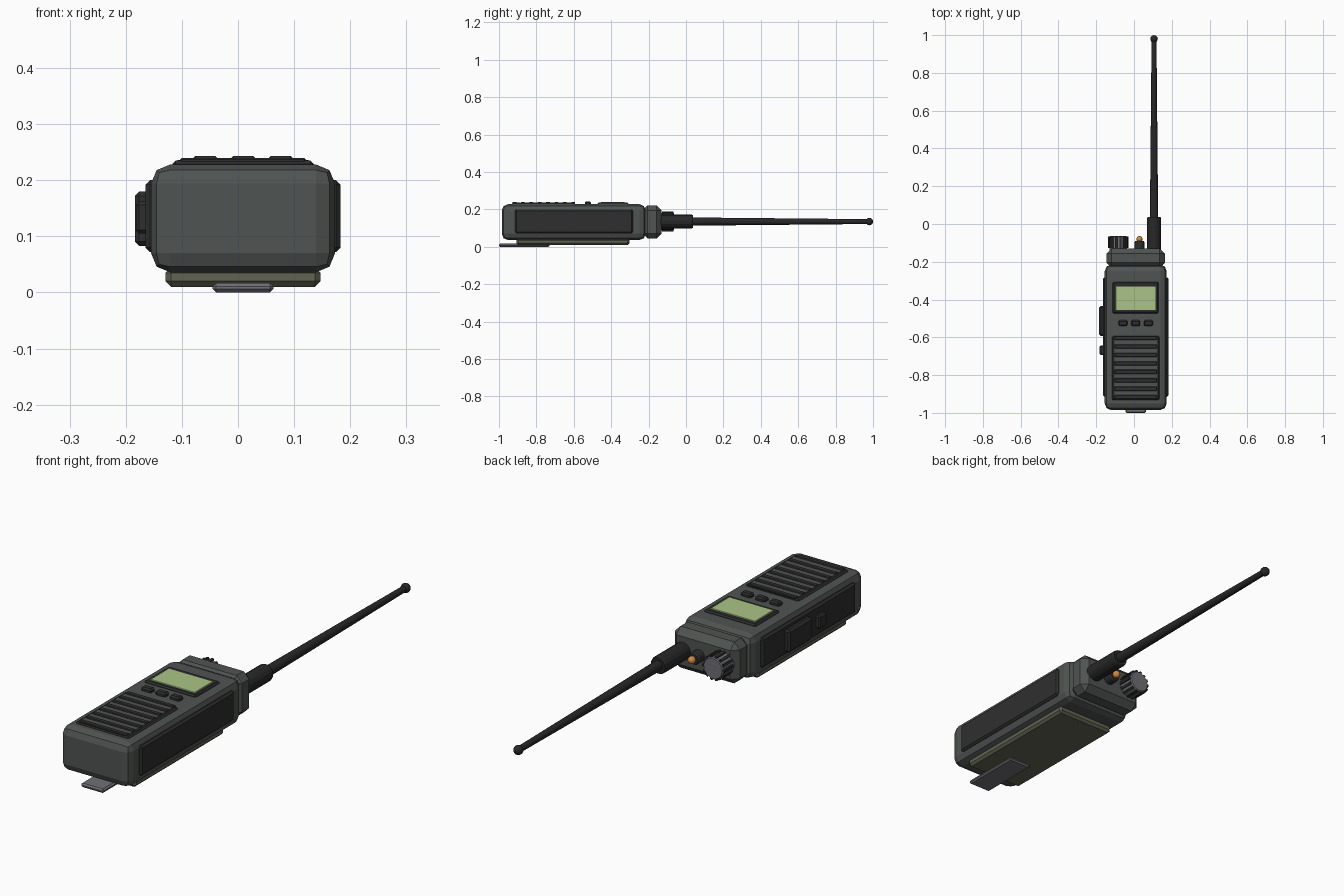
import bpy, bmesh, math
from mathutils import Matrix, Vector

if "Cube" in bpy.data.objects:
    bpy.data.objects.remove(bpy.data.objects["Cube"])


def material(name, rgb):
    m = bpy.data.materials.new(name)
    m.diffuse_color = (*rgb, 1)
    m.use_nodes = True
    m.node_tree.nodes["Principled BSDF"].inputs["Base Color"].default_value = m.diffuse_color
    return m


GREY = material("body grey", (0.078, 0.088, 0.082))
DARK = material("dark rubber", (0.028, 0.028, 0.029))
BLACK = material("antenna black", (0.021, 0.021, 0.022))
OLIVE = material("battery olive", (0.12, 0.13, 0.085))
GREEN = material("screen green", (0.40, 0.55, 0.24))
METAL = material("clip metal", (0.16, 0.16, 0.18))
ORANGE = material("lamp orange", (0.65, 0.27, 0.05))

CX = 0.009   # centre line of the body
AZ = 0.135   # height of the controls on the head


def finish(bm, name, mat):
    bmesh.ops.recalc_face_normals(bm, faces=bm.faces)
    me = bpy.data.meshes.new(name)
    bm.to_mesh(me)
    bm.free()
    me.materials.append(mat)
    ob = bpy.data.objects.new(name, me)
    bpy.context.collection.objects.link(ob)
    return ob


def box(name, mat, x, y, z, bevel=0.0, segments=1):
    """Box from (min, max) pairs with bevelled edges."""
    bm = bmesh.new()
    bmesh.ops.create_cube(bm, size=1)
    for v in bm.verts:
        v.co = Vector([(a + b) / 2 + c * (b - a) for c, (a, b) in zip(v.co, (x, y, z))])
    if bevel:
        bmesh.ops.bevel(bm, geom=bm.edges[:], offset=bevel, segments=segments,
                        profile=0.5, affect='EDGES')
    return finish(bm, name, mat)


def lathe(name, mat, x, z, profile, sides=16):
    """Turned part along y from (radius, y) points, capped at both ends."""
    bm = bmesh.new()
    rings = [[bm.verts.new((x + r * math.cos(math.tau * i / sides), y,
                            z + r * math.sin(math.tau * i / sides)))
              for i in range(sides)] for r, y in profile]
    for a, b in zip(rings, rings[1:]):
        for i in range(sides):
            j = (i + 1) % sides
            bm.faces.new((a[i], a[j], b[j], b[i]))
    bm.faces.new(rings[0])
    bm.faces.new(rings[-1])
    return finish(bm, name, mat)


def ball(name, mat, centre, r):
    bm = bmesh.new()
    bmesh.ops.create_uvsphere(bm, u_segments=16, v_segments=10, radius=r,
                              matrix=Matrix.Translation(centre))
    return finish(bm, name, mat)


# Main case and head collar
box("body", GREY, (CX - 0.164, CX + 0.164), (-0.985, -0.215), (0.036, 0.228), 0.034, 2)
box("head_collar", GREY, (CX - 0.154, CX + 0.154), (-0.232, -0.13), (0.045, 0.222), 0.027)

# Side grip panels
for side, s in (("left", -1), ("right", 1)):
    xs = sorted((CX + s * 0.15, CX + s * 0.174))
    box(side + "_grip", DARK, xs, (-0.915, -0.283), (0.072, 0.2), 0.008)

# Push-to-talk and small key on the left side
box("talk_button", DARK, (-0.184, -0.155), (-0.593, -0.434), (0.083, 0.18), 0.008)
box("side_key", DARK, (-0.182, -0.155), (-0.693, -0.643), (0.105, 0.162), 0.006)

# Screen with bezel
box("screen_bezel", DARK, (CX - 0.122, CX + 0.122), (-0.473, -0.307), (0.215, 0.236), 0.006)
box("screen", GREEN, (CX - 0.106, CX + 0.106), (-0.456, -0.328), (0.232, 0.239), 0.002)

# Three front keys
for i in range(3):
    x = CX + (i - 1) * 0.067
    box(f"key_{i + 1}", DARK, (x - 0.024, x + 0.024), (-0.54, -0.509), (0.218, 0.243), 0.006)

# Speaker grille: dark plate, raised bars, lighter strips between
box("grille_plate", DARK, (CX - 0.126, CX + 0.126), (-0.932, -0.593), (0.215, 0.235), 0.006)
PITCH = 0.0455
for i in range(8):
    y = -0.922 + i * PITCH * 0.985
    if i < 7:
        box(f"grille_strip_{i + 1}", GREY, (CX - 0.112, CX + 0.112),
            (y + 0.016, y + 0.038), (0.23, 0.2365))
    y -= 0.001
    box(f"grille_bar_{i + 1}", DARK, (CX - 0.112, CX + 0.112),
        (y - 0.005, y + 0.017), (0.23, 0.24), 0.003)

# Battery plate and belt clip
box("battery_plate", OLIVE, (CX - 0.138, CX + 0.138), (-0.906, -0.302), (0.01, 0.045), 0.01)
box("belt_clip", METAL, (CX - 0.054, CX + 0.054), (-1.0, -0.73), (0.0, 0.017), 0.006)

# Antenna
AX = 0.106
lathe("antenna_base", BLACK, AX, AZ, [(0.037, -0.15), (0.037, 0.03), (0.034, 0.038)])
lathe("antenna_rod", BLACK, AX, AZ, [(0.022, 0.02), (0.013, 0.98)])
ball("antenna_tip", BLACK, (AX, 0.98, AZ), 0.02)

# Volume knob with grip ridges
KX = -0.083
lathe("knob", METAL, KX, AZ, [(0.047, -0.15), (0.047, -0.068), (0.043, -0.063)], 24)
bm = bmesh.new()
for i in range(14):
    turn = Matrix.Translation((KX, -0.097, AZ)) @ Matrix.Rotation(math.tau * i / 14, 4, 'Y')
    bmesh.ops.create_cube(bm, size=1, matrix=turn @ Matrix.Translation((0.047, 0, 0))
                          @ Matrix.Diagonal((0.013, 0.06, 0.010, 1)))
finish(bm, "knob_ridges", DARK)

# Indicator lamp
lathe("lamp_socket", DARK, 0.029, AZ, [(0.026, -0.15), (0.026, -0.096), (0.022, -0.09)])
ball("lamp", ORANGE, (0.029, -0.08, AZ), 0.016)
